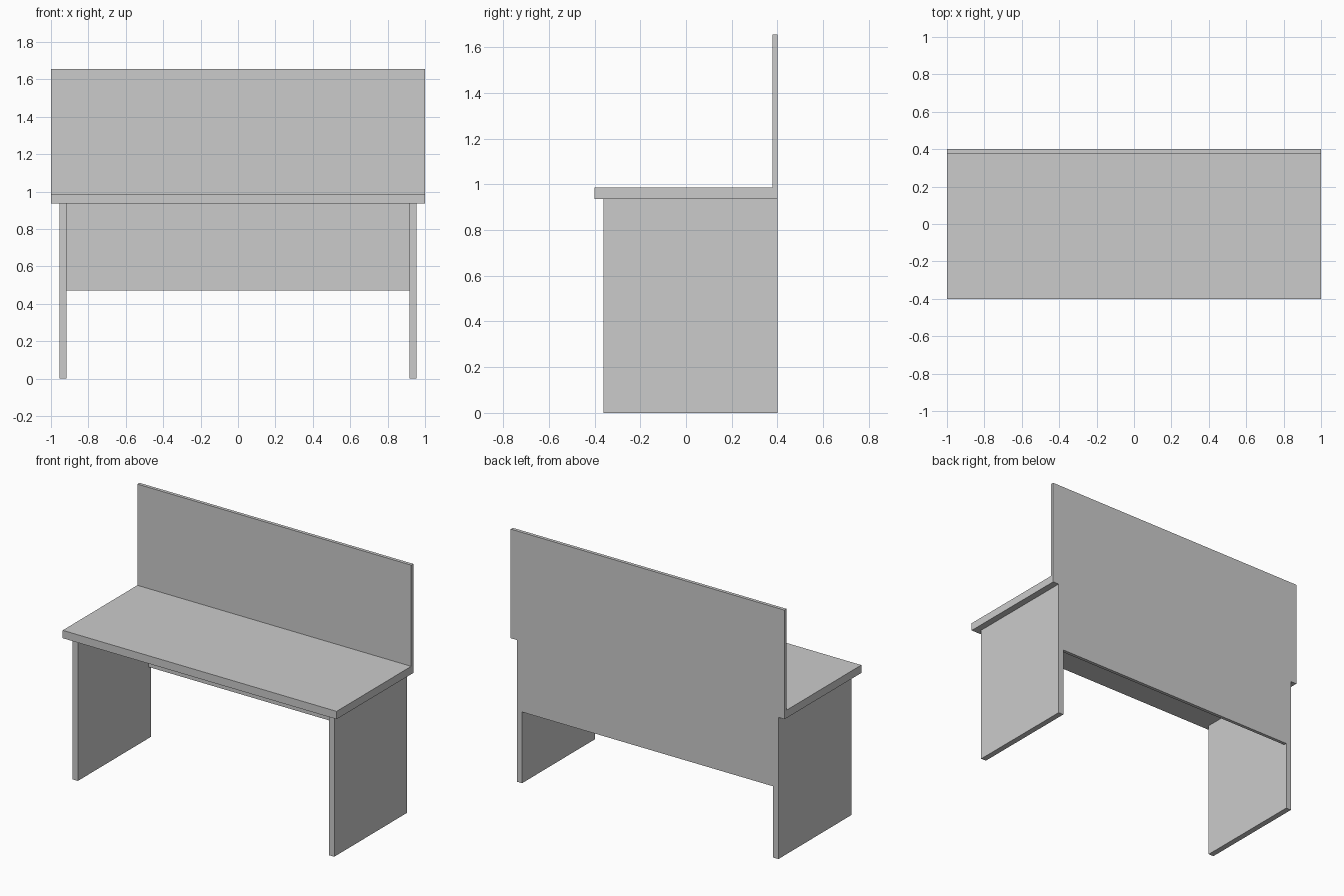
import bpy

if "Cube" in bpy.data.objects:
    bpy.data.objects.remove(bpy.data.objects["Cube"])


def box(name, x, y, z):
    """Axis-aligned box from (min, max) ranges."""
    bpy.ops.mesh.primitive_cube_add(
        size=1, location=[(a + b) / 2 for a, b in (x, y, z)])
    ob = bpy.context.object
    ob.name = name
    ob.scale = [b - a for a, b in (x, y, z)]
    bpy.ops.object.transform_apply(location=False, rotation=False, scale=True)
    return ob


TOP_Z, UNDER_Z = 0.987, 0.935      # worktop upper and lower faces
BACK = (0.378, 0.4)                # depth range shared by both rear panels
LEG_IN, LEG_OUT = 0.917, 0.955

# worktop, butting against the rear panel
box("worktop", (-1, 1), (-0.4, BACK[0]), (UNDER_Z, TOP_Z))

# tall rear screen, covering the worktop's back edge
box("back_screen", (-1, 1), BACK, (UNDER_Z, 1.655))

# modesty panel between the legs
box("modesty_panel", (-LEG_IN, LEG_IN), BACK, (0.47, UNDER_Z))

# slab legs on both sides
for side, x in (("left", (-LEG_OUT, -LEG_IN)), ("right", (LEG_IN, LEG_OUT))):
    box(side + "_leg_panel", x, (-0.36, 0.4), (0, UNDER_Z))
